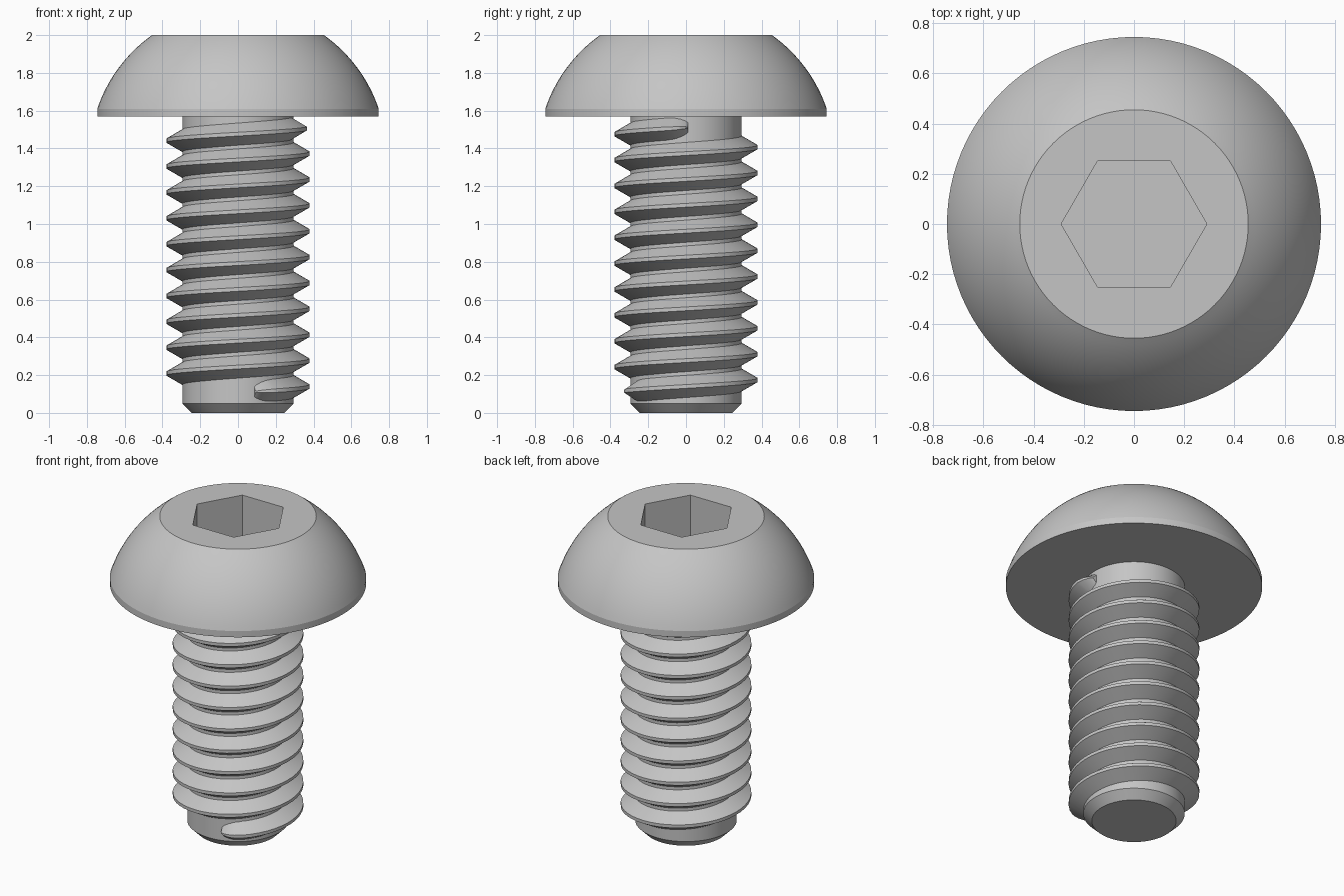
import bpy
import bmesh
import math

cube = bpy.data.objects.get("Cube")
if cube:
    bpy.data.objects.remove(cube, do_unlink=True)

steel = bpy.data.materials.new("grey_steel")
steel.use_nodes = True
colour = (0.56, 0.56, 0.56, 1)
steel.diffuse_color = colour
steel.node_tree.nodes["Principled BSDF"].inputs["Base Color"].default_value = colour


def finish(name, bm):
    """Turn a bmesh into a smooth object with crisp edges."""
    bmesh.ops.recalc_face_normals(bm, faces=bm.faces)
    mesh = bpy.data.meshes.new(name)
    bm.to_mesh(mesh)
    bm.free()
    mesh.materials.append(steel)
    obj = bpy.data.objects.new(name, mesh)
    bpy.context.collection.objects.link(obj)
    bpy.ops.object.select_all(action="DESELECT")
    obj.select_set(True)
    bpy.context.view_layer.objects.active = obj
    bpy.ops.object.shade_smooth_by_angle(angle=math.radians(15))
    return obj


def bridge(bm, a, b):
    """Join two closed rings of equal length with quads."""
    n = len(a)
    for i in range(n):
        j = (i + 1) % n
        bm.faces.new((a[i], a[j], b[j], b[i]))


def round_ring(t):
    return 1.0


def hex_ring(t):
    """Radius of a unit hexagon with a corner on +x."""
    return math.cos(math.pi / 6) / math.cos(t % (math.pi / 3) - math.pi / 6)


def lathe(name, profile, segments=96):
    """Stack rings of (radius, height, shape) and cap both ends."""
    bm = bmesh.new()
    rings = []
    for r, z, shape in profile:
        ring = []
        for i in range(segments):
            t = math.tau * i / segments
            q = r * shape(t)
            ring.append(bm.verts.new((q * math.cos(t), q * math.sin(t), z)))
        rings.append(ring)
    for a, b in zip(rings, rings[1:]):
        bridge(bm, a, b)
    bm.faces.new(rings[0])
    bm.faces.new(rings[-1])
    return finish(name, bm)


# Button head: short rim, spherical dome, flat top and hexagonal socket
HEAD_R, TOP_R, RIM_Z, TOP_Z = 0.745, 0.455, 1.61, 2.0
centre = (TOP_R**2 + TOP_Z**2 - HEAD_R**2 - RIM_Z**2) / (2 * (TOP_Z - RIM_Z))
dome_r = math.hypot(HEAD_R, RIM_Z - centre)
start = math.atan2(RIM_Z - centre, HEAD_R)
end = math.atan2(TOP_Z - centre, TOP_R)
STEPS = 16
head = [(HEAD_R, 1.57, round_ring)]
for k in range(STEPS + 1):
    a = start + (end - start) * k / STEPS
    head.append((dome_r * math.cos(a), centre + dome_r * math.sin(a), round_ring))
head += [(0.29, TOP_Z, hex_ring), (0.29, 1.72, hex_ring)]
lathe("button_head", head)

# Shank with chamfered tip
CORE = 0.295
lathe("shank", [(0.245, 0, round_ring), (CORE, 0.05, round_ring),
                (CORE, 1.575, round_ring)])

# Right-handed thread ridge whose ends run out into the shank
PITCH, DEPTH, FLANK, CREST = 0.137, 0.085, 0.049, 0.01
first, last = math.radians(-73), math.radians(3602)
runout = math.radians(25)
angles = [first + (last - first) * i / 490 for i in range(491)]
angles += [first + runout * f for f in (0.04, 0.12, 0.5)]
angles += [last - runout * f for f in (0.04, 0.12, 0.5)]

bm = bmesh.new()
sections = []
for t in sorted(angles):
    u = min(1, (min(t - first, last - t) + 0.02) / runout)
    s = math.sqrt(1 - (1 - u) ** 2)
    z = 0.14 + PITCH * t / math.tau
    base = CREST + FLANK * s
    crest = CREST * s
    section = []
    for r, h in ((CORE - 0.01, -base), (CORE, -base), (CORE + DEPTH * s, -crest),
                 (CORE + DEPTH * s, crest), (CORE, base), (CORE - 0.01, base)):
        section.append(bm.verts.new((r * math.cos(t), r * math.sin(t), z + h)))
    sections.append(section)
for a, b in zip(sections, sections[1:]):
    bridge(bm, a, b)
bm.faces.new(sections[0])
bm.faces.new(sections[-1])
finish("thread", bm)
